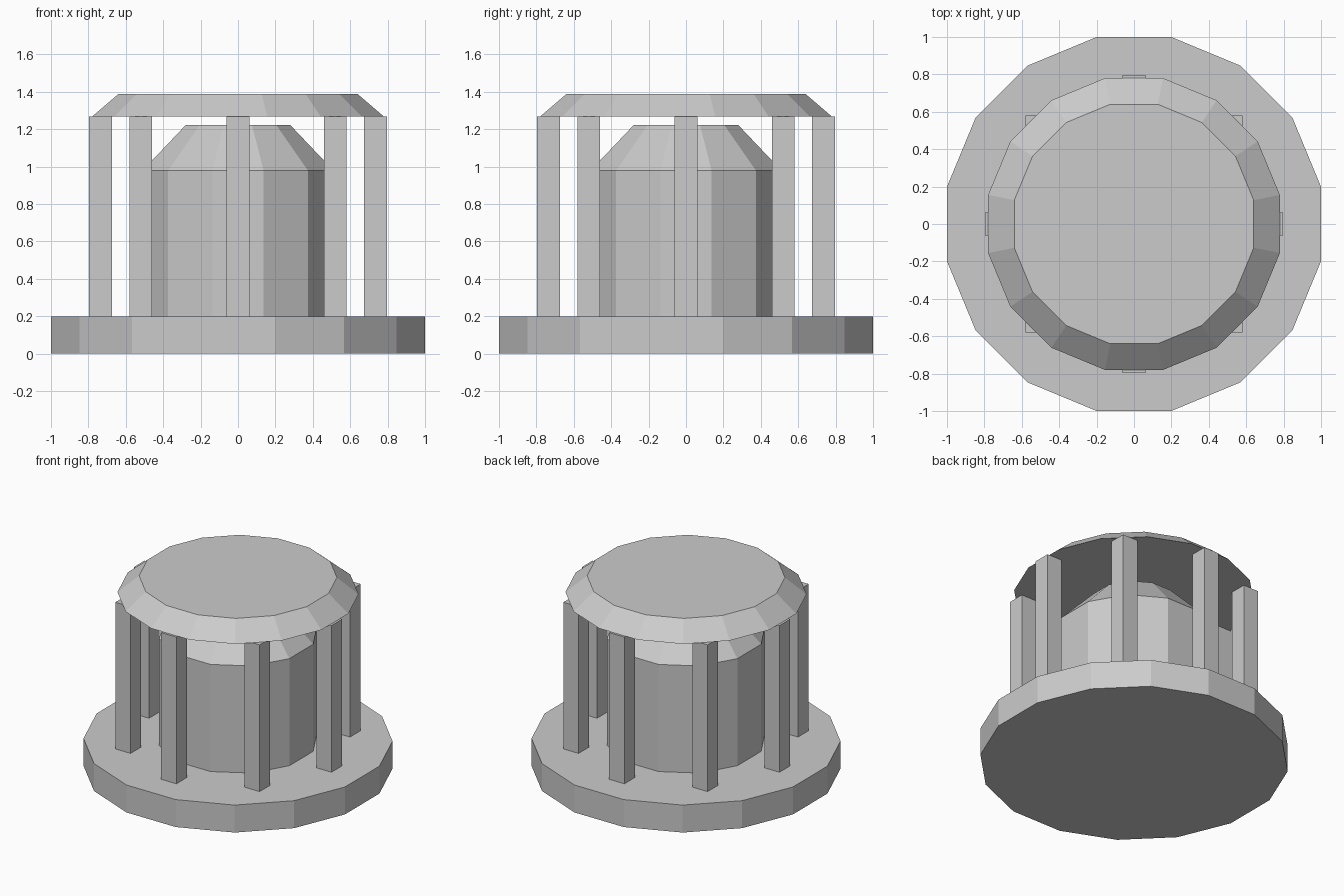
import bpy
from math import cos, sin, pi

cube = bpy.data.objects.get("Cube")
if cube:
    bpy.data.objects.remove(cube)

grey = bpy.data.materials.new("light_grey")
grey.use_nodes = True
COLOR = (0.6, 0.6, 0.6, 1)
grey.diffuse_color = COLOR
grey.node_tree.nodes["Principled BSDF"].inputs["Base Color"].default_value = COLOR


def finish(name):
    obj = bpy.context.object
    obj.name = obj.data.name = name
    obj.data.materials.append(grey)
    return obj


def prism(name, sides, bottom, top, z0, z1):
    """Flat-sided prism or frustum; bottom and top are centre-to-flat distances."""
    k = 1 / cos(pi / sides)
    bpy.ops.mesh.primitive_cone_add(
        vertices=sides, radius1=bottom * k, radius2=top * k, depth=z1 - z0,
        location=(0, 0, (z0 + z1) / 2), rotation=(0, 0, pi / sides))
    return finish(name)


BASE_TOP, ROOF_BOTTOM = 0.2, 1.268

# Base slab and bevelled roof
prism("base", 16, 1.0, 1.0, 0, BASE_TOP)
prism("roof", 16, 0.78, 0.64, ROOF_BOTTOM, 1.388)

# Core drum with its tapered cap
core = prism("core", 12, 0.51, 0.51, BASE_TOP, 0.98)
cap = prism("core_cap", 12, 0.51, 0.28, 0.98, 1.222)

# Ring of square columns, all aligned with the axes
for i in range(8):
    a = i * pi / 4
    bpy.ops.mesh.primitive_cube_add(
        size=1, location=(0.735 * cos(a), 0.735 * sin(a), (BASE_TOP + ROOF_BOTTOM) / 2))
    bpy.context.object.scale = (0.122, 0.122, ROOF_BOTTOM - BASE_TOP)
    finish(f"column_{i + 1}")
